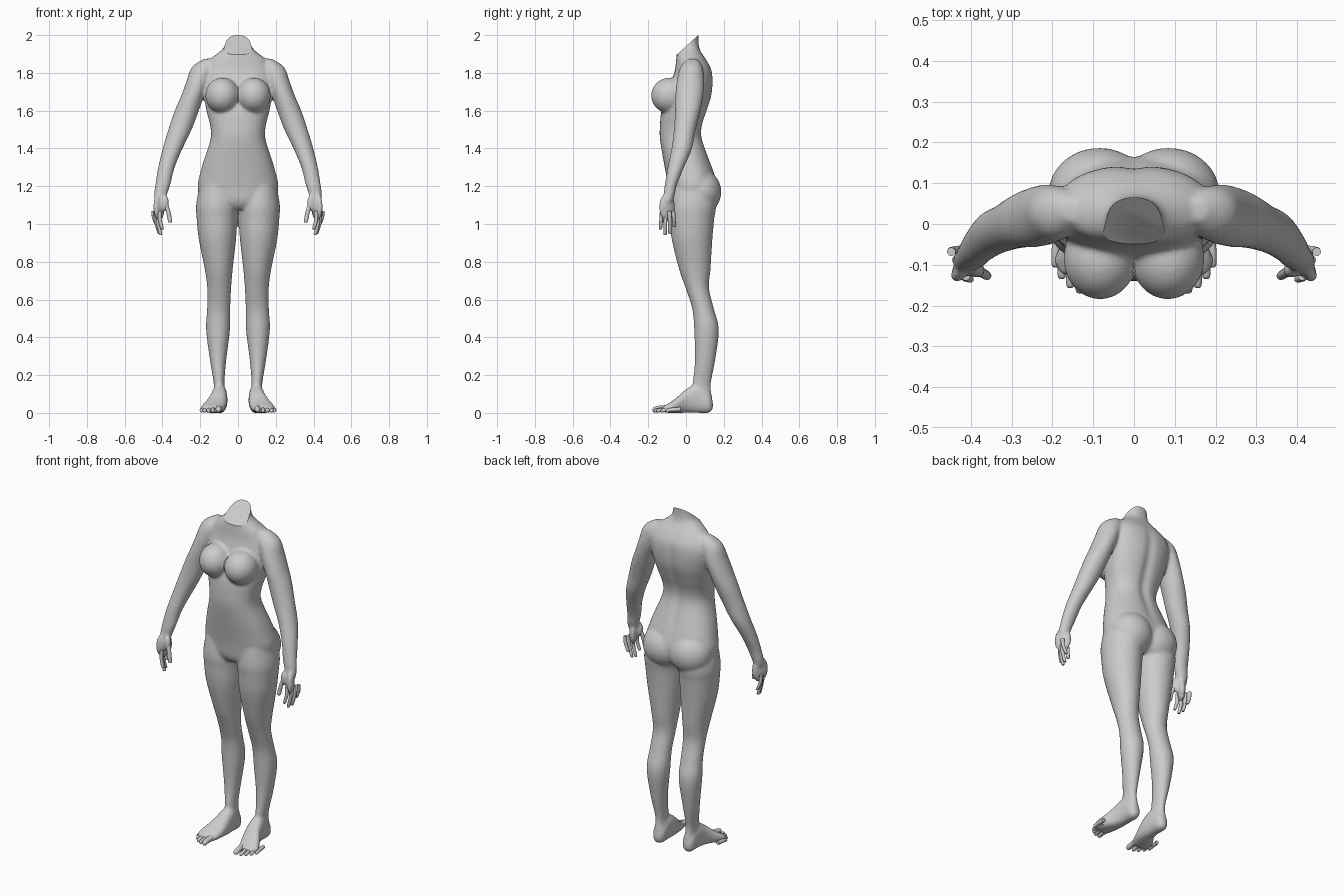
import bpy, bmesh, math
from mathutils import Matrix, Vector

cube = bpy.data.objects.get("Cube")
if cube:
    bpy.data.objects.remove(cube, do_unlink=True)

grey = bpy.data.materials.new("plain grey")
grey.use_nodes = True
tone = (0.6, 0.6, 0.6, 1)
grey.diffuse_color = tone
grey.node_tree.nodes["Principled BSDF"].inputs["Base Color"].default_value = tone


def resample(rows, steps=4):
    """Catmull-Rom curve through the section rows."""
    out = []
    for i in range(len(rows) - 1):
        quad = [rows[max(i - 1, 0)], rows[i], rows[i + 1], rows[min(i + 2, len(rows) - 1)]]
        for k in range(steps):
            t = k / steps
            out.append([b + t / 2 * (c - a + t * (2 * a - 5 * b + 4 * c - d + t * (3 * (b - c) + d - a)))
                        for a, b, c, d in zip(*quad)])
    return out + [list(rows[-1])]


def loft(bm, rows, axis="z", side=1, power=2.0, count=32):
    """Skin rounded sections: (position, u min, u max, v min, v max)."""
    rings = []
    for pos, u0, u1, v0, v1 in resample(rows):
        ring = []
        for k in range(count):
            a = math.tau * k / count
            c, s = math.cos(a), math.sin(a)
            u = (u0 + u1) / 2 + (u1 - u0) / 2 * math.copysign(abs(c) ** (2 / power), c)
            v = (v0 + v1) / 2 + (v1 - v0) / 2 * math.copysign(abs(s) ** (2 / power), s)
            ring.append(bm.verts.new((side * u, v, pos) if axis == "z" else (side * u, pos, v)))
        rings.append(ring)
    for low, high in zip(rings, rings[1:]):
        for k in range(count):
            n = (k + 1) % count
            bm.faces.new((low[k], low[n], high[n], high[k]))
    bm.faces.new(rings[0])
    bm.faces.new(rings[-1])


def ball(bm, centre, radii, side=1, turn=0.0):
    x, y, z = centre
    place = (Matrix.Translation((side * x, y, z)) @ Matrix.Rotation(side * turn, 4, "Z")
             @ Matrix.Diagonal((*radii, 1)))
    bmesh.ops.create_uvsphere(bm, u_segments=32, v_segments=20, radius=1, matrix=place)


def finish(name, bm):
    bmesh.ops.recalc_face_normals(bm, faces=bm.faces[:])
    mesh = bpy.data.meshes.new(name)
    bm.to_mesh(mesh)
    bm.free()
    obj = bpy.data.objects.new(name, mesh)
    bpy.context.collection.objects.link(obj)
    mesh.materials.append(grey)
    bpy.ops.object.select_all(action="DESELECT")
    obj.select_set(True)
    bpy.context.view_layer.objects.active = obj
    return obj


def digit(name, path, radius, axis, side):
    """Tapered finger or toe along a path of (x, y, z) points."""
    path = [Vector(p) for p in path]
    path.append(path[-1] + (path[-1] - path[-2]).normalized() * radius * 0.6)
    rows = []
    for i, p in enumerate(path):
        r = radius * (0.4 if i == len(path) - 1 else 1 - 0.08 * i)
        pos, v = (p.z, p.y) if axis == "z" else (p.y, p.z)
        rows.append((pos, p.x - r, p.x + r, v - r, v + r))
    bm = bmesh.new()
    loft(bm, rows, axis, side, count=12)
    finish(name, bm)
    bpy.ops.object.shade_smooth_by_angle(angle=math.radians(60))


# Section tables: half-width, front and back for the torso; x and y limits for limbs
torso = [(1.08, .10, -.06, .10), (1.12, .19, -.085, .15), (1.20, .213, -.095, .165),
         (1.27, .20, -.107, .15), (1.34, .18, -.12, .125), (1.45, .145, -.138, .088),
         (1.52, .147, -.138, .088), (1.60, .167, -.13, .113), (1.68, .18, -.105, .137),
         (1.76, .19, -.075, .143), (1.82, .18, -.058, .135), (1.87, .15, -.052, .108),
         (1.91, .10, -.048, .08), (1.95, .068, -.046, .067), (2.04, .065, -.045, .065)]
leg = [(.08, .062, .132, .02, .14), (.15, .072, .128, .033, .132), (.28, .062, .149, .047, .155),
       (.44, .042, .169, .043, .174), (.55, .041, .164, .033, .148), (.66, .036, .163, -.002, .122),
       (.76, .028, .176, -.037, .13), (.92, .010, .208, -.076, .14), (1.03, .004, .219, -.087, .15),
       (1.10, .0, .222, -.092, .16), (1.20, .02, .205, -.08, .15)]
arm = [(1.875, .13, .18, .01, .06), (1.83, .12, .245, -.03, .088), (1.75, .15, .275, -.05, .097),
       (1.67, .183, .305, -.057, .09), (1.60, .207, .335, -.058, .077), (1.50, .245, .369, -.064, .052),
       (1.40, .293, .399, -.077, .032), (1.30, .335, .423, -.097, -.01), (1.21, .357, .438, -.112, -.047),
       (1.16, .374, .444, -.118, -.058), (1.12, .385, .445, -.12, -.07)]
foot = [(.143, .085, .11, .02, .06), (.12, .063, .132, .0, .10), (.06, .058, .137, .0, .15),
        (.0, .056, .15, .0, .125), (-.05, .062, .178, .0, .08), (-.09, .073, .196, .0, .052),
        (-.125, .085, .18, .004, .034)]

# Body: overlapping masses fused into one skin
bm = bmesh.new()
loft(bm, [(z, -w, w, front, back) for z, w, front, back in torso], power=2.3, count=48)
for side in (1, -1):
    loft(bm, leg, side=side)
    loft(bm, arm, side=side)
    loft(bm, foot, axis="y", side=side, power=2.4)
    ball(bm, (.083, -.085, 1.68), (.09, .1, .095), side)              # bust
    ball(bm, (.085, .075, 1.17), (.125, .112, .12), side)             # buttock
    ball(bm, (.418, -.1, 1.09), (.049, .021, .075), side, turn=-1.05)  # palm
    ball(bm, (.385, -.113, 1.11), (.02, .02, .045), side)             # thumb base
body = finish("body", bm)
remesh = body.modifiers.new("fuse", "REMESH")
remesh.mode = "VOXEL"
remesh.voxel_size = 0.008
relax = body.modifiers.new("relax", "SMOOTH")
relax.factor = 0.5
relax.iterations = 9
for modifier in ("fuse", "relax"):
    bpy.ops.object.modifier_apply(modifier=modifier)

# Spine groove, then the slanted neck cut with its flat cap
bm = bmesh.new()
bm.from_mesh(body.data)
for v in bm.verts:
    if v.co.y > .04 and 1.2 < v.co.z < 1.9:
        fade = math.sin(math.pi * (v.co.z - 1.2) / .7)
        v.co.y -= .012 * fade * math.exp(-(v.co.x / .03) ** 2)
cut = bmesh.ops.bisect_plane(bm, geom=bm.verts[:] + bm.edges[:] + bm.faces[:], dist=1e-5,
                             plane_co=(0, .065, 2), plane_no=Vector((0, -.1, .11)).normalized(),
                             clear_outer=True)
rim = [e for e in cut["geom_cut"] if isinstance(e, bmesh.types.BMEdge)]
bmesh.ops.holes_fill(bm, edges=rim, sides=0)
bm.to_mesh(body.data)
bm.free()
bpy.ops.object.shade_smooth_by_angle(angle=math.radians(35))

# Fingers and toes
finger_names = ("index", "middle", "ring", "little")
finger_tips = [(.402, -.135, .978), (.41, -.11, .948), (.418, -.085, .953), (.428, -.062, .99)]
toe_names = ("big", "second", "third", "fourth", "fifth")
toe_tips = [(.103, -.168), (.133, -.163), (.156, -.15), (.177, -.128), (.192, -.1)]
for side, label in ((1, "left"), (-1, "right")):
    for i, tip in enumerate(finger_tips):
        base = Vector((.412 + .012 * i, -.128 + .02 * i, 1.07))
        tip = Vector(tip)
        knuckle = base.lerp(tip, .5) + Vector((.007, 0, 0))
        digit(f"{label}_{finger_names[i]}_finger", (base, knuckle, tip), .0105, "z", side)
    digit(f"{label}_thumb", ((.383, -.113, 1.11), (.368, -.122, 1.06), (.36, -.127, 1.015)),
          .0125, "z", side)
    for i, (x, y) in enumerate(toe_tips):
        r = .017 if i == 0 else .0115
        digit(f"{label}_{toe_names[i]}_toe",
              ((x - .004, y + .07, r + .008), (x, y + .025, r + .005), (x, y, r)), r, "y", side)
